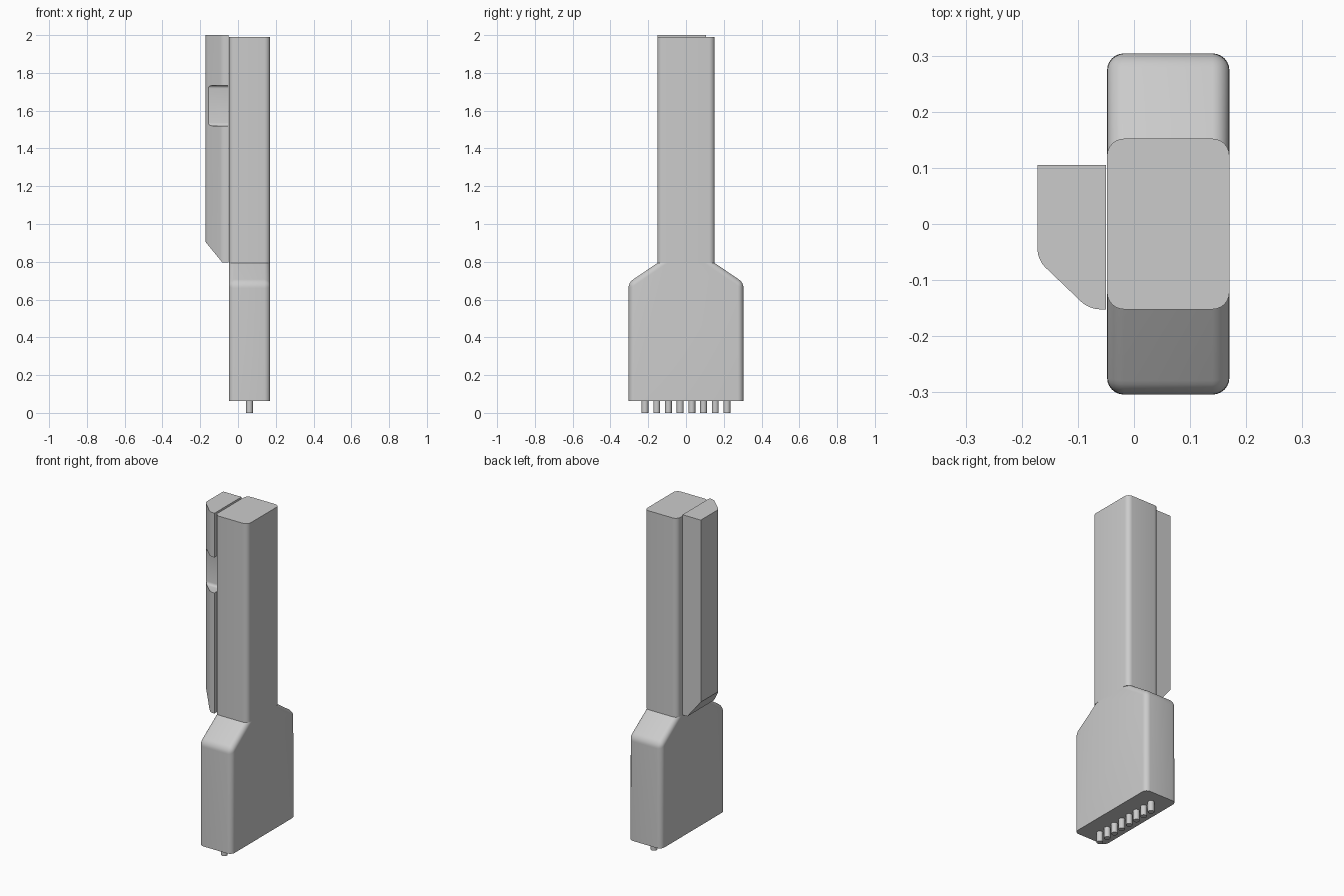
import bpy
import bmesh
import math
from mathutils import Vector

cube = bpy.data.objects.get("Cube")
if cube:
    bpy.data.objects.remove(cube, do_unlink=True)

GREY = (0.6, 0.6, 0.6, 1.0)
grey = bpy.data.materials.new("plain grey")
grey.use_nodes = True
grey.diffuse_color = GREY
grey.node_tree.nodes["Principled BSDF"].inputs["Base Color"].default_value = GREY


def prism(bm, profile, offset):
    """Extrude a closed 3D profile along an offset."""
    face = bm.faces.new([bm.verts.new(p) for p in profile])
    result = bmesh.ops.extrude_face_region(bm, geom=[face])
    moved = [v for v in result["geom"] if isinstance(v, bmesh.types.BMVert)]
    bmesh.ops.translate(bm, vec=offset, verts=moved)
    bmesh.ops.recalc_face_normals(bm, faces=bm.faces)


def fillet(bm, rule, radius, segments=6):
    """Round the edges whose end points satisfy a rule."""
    edges = [e for e in bm.edges if rule(e.verts[0].co, e.verts[1].co)]
    bmesh.ops.bevel(bm, geom=edges, offset=radius, offset_type='OFFSET',
                    segments=segments, profile=0.5, affect='EDGES', clamp_overlap=True)


def finish(bm, name):
    bmesh.ops.recalc_face_normals(bm, faces=bm.faces)
    mesh = bpy.data.meshes.new(name)
    bm.to_mesh(mesh)
    bm.free()
    obj = bpy.data.objects.new(name, mesh)
    bpy.context.collection.objects.link(obj)
    mesh.materials.append(grey)
    return obj


def smooth(obj):
    bpy.ops.object.select_all(action='DESELECT')
    obj.select_set(True)
    bpy.context.view_layer.objects.active = obj
    bpy.ops.object.shade_smooth_by_angle(angle=math.radians(30))


def upright(a, b):
    return abs(a.z - b.z) > 0.05


X0, X1 = -0.048, 0.17            # thickness of the body
BASE, SHOULDER, NECK, TOP = 0.062, 0.69, 0.793, 1.99
WIDE, NARROW = 0.304, 0.152      # half widths of the body

# Wide lower housing with sloping shoulders
bm = bmesh.new()
half = [(WIDE, BASE), (WIDE, SHOULDER), (NARROW, NECK)]
outline = half + [(-y, z) for y, z in reversed(half)]
prism(bm, [(X0, y, z) for y, z in outline], Vector((X1 - X0, 0, 0)))
fillet(bm, lambda a, b: upright(a, b) or abs(a.z + b.z - 2 * SHOULDER) < 0.01, 0.03)
smooth(finish(bm, "lower_housing"))

# Tall narrow upper housing
bm = bmesh.new()
corners = [(X0, -NARROW), (X1, -NARROW), (X1, NARROW), (X0, NARROW)]
prism(bm, [(x, y, NECK) for x, y in corners], Vector((0, 0, TOP - NECK)))
fillet(bm, upright, 0.03)
smooth(finish(bm, "upper_housing"))

# Side rail with a chamfered front corner and a slanted lower end
bm = bmesh.new()
section = [(-0.05, -0.152), (-0.08, -0.152), (-0.172, -0.064), (-0.172, 0.105), (-0.05, 0.105)]
prism(bm, [(x, y, 0.795) for x, y in section], Vector((0, 0, 1.205)))
fillet(bm, lambda a, b: upright(a, b) and a.x < -0.07 and a.y < 0, 0.018, 4)
cut = bmesh.ops.bisect_plane(bm, geom=bm.verts[:] + bm.edges[:] + bm.faces[:],
                             plane_co=(-0.172, 0, 0.905), plane_no=(-0.11, 0, -0.09),
                             clear_outer=True)
bmesh.ops.holes_fill(bm, edges=[e for e in cut["geom_cut"] if isinstance(e, bmesh.types.BMEdge)])
rail = finish(bm, "side_rail")

# Recess cut into the front of the rail
bm = bmesh.new()
ends = [(-0.3, 1.52), (-0.078, 1.52), (-0.078, 1.733), (-0.3, 1.733)]
prism(bm, [(-0.3, y, z) for y, z in ends], Vector((0.3, 0, 0)))
fillet(bm, lambda a, b: a.y > -0.1 and b.y > -0.1 and abs(a.x - b.x) > 0.1, 0.016, 4)
cutter = finish(bm, "recess_cutter")
cutter.hide_render = True
recess = rail.modifiers.new("recess", 'BOOLEAN')
recess.operation = 'DIFFERENCE'
recess.solver = 'EXACT'
recess.object = cutter
bpy.context.view_layer.objects.active = rail
bpy.ops.object.modifier_apply(modifier=recess.name)
bpy.data.objects.remove(cutter, do_unlink=True)
smooth(rail)

# Row of contact pins under the housing
for i in range(8):
    bpy.ops.mesh.primitive_cylinder_add(vertices=24, radius=0.018, depth=0.07,
                                        location=(0.061, (i - 3.5) * 0.062, 0.035))
    pin = bpy.context.object
    pin.name = f"contact_pin_{i + 1}"
    pin.data.materials.append(grey)
    smooth(pin)
